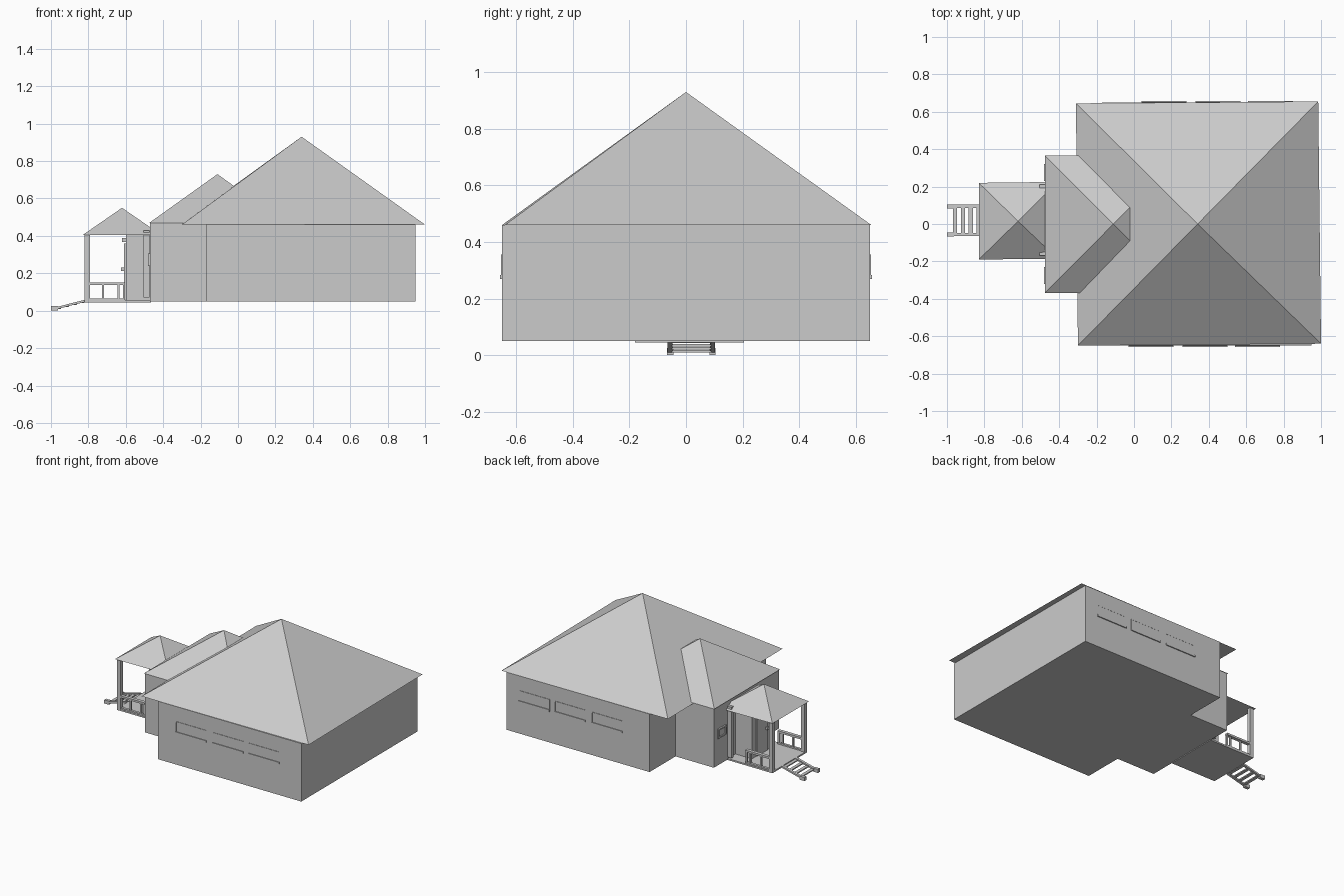
import bpy
import bmesh
import math
from mathutils import Matrix, Vector

cube = bpy.data.objects.get("Cube")
if cube:
    bpy.data.objects.remove(cube, do_unlink=True)

GREY = (0.6, 0.6, 0.6, 1.0)
mat = bpy.data.materials.new("plain grey")
mat.use_nodes = True
mat.diffuse_color = GREY
mat.node_tree.nodes["Principled BSDF"].inputs["Base Color"].default_value = GREY


def finish(name, bm):
    bmesh.ops.recalc_face_normals(bm, faces=bm.faces)
    mesh = bpy.data.meshes.new(name)
    bm.to_mesh(mesh)
    bm.free()
    mesh.materials.append(mat)
    obj = bpy.data.objects.new(name, mesh)
    bpy.context.collection.objects.link(obj)
    return obj


def box(name, x, y, z):
    """Box from its (low, high) range on each axis."""
    bm = bmesh.new()
    size = [r[1] - r[0] for r in (x, y, z)]
    mid = Vector([(r[0] + r[1]) / 2 for r in (x, y, z)])
    bmesh.ops.create_cube(bm, size=1, matrix=Matrix.Translation(mid) @ Matrix.Diagonal((*size, 1)))
    return finish(name, bm)


def hip_roof(name, corners, eave, apex):
    """Four-sided roof with a closed flat underside."""
    bm = bmesh.new()
    base = [bm.verts.new((x, y, eave)) for x, y in corners]
    top = bm.verts.new(apex)
    bm.faces.new(base)
    for i in range(4):
        bm.faces.new((base[i], base[(i + 1) % 4], top))
    return finish(name, bm)


def side_profile(name, points, y):
    """Outline in x and z, extruded across a y range."""
    bm = bmesh.new()
    face = bm.faces.new([bm.verts.new((px, y[0], pz)) for px, pz in points])
    made = bmesh.ops.extrude_face_region(bm, geom=[face])
    moved = [v for v in made["geom"] if isinstance(v, bmesh.types.BMVert)]
    bmesh.ops.translate(bm, verts=moved, vec=(0, y[1] - y[0], 0))
    return finish(name, bm)


# Main house and its pyramid roof
box("main_walls", (-0.17, 0.95), (-0.65, 0.65), (0.05, 0.46))
hip_roof("main_roof", [(-0.30, -0.65), (1.0, -0.64), (0.985, 0.655), (-0.31, 0.645)],
         0.46, (0.34, 0, 0.93))

# Entrance wing, its roof running into the main roof
box("wing_walls", (-0.47, -0.16), (-0.365, 0.36), (0.05, 0.468))
hip_roof("wing_roof", [(-0.477, -0.37), (0.255, -0.37), (0.255, 0.365), (-0.477, 0.365)],
         0.468, (-0.11, 0, 0.73))

# Long side windows: thin frame and a projecting sill
for side, wall, starts in (("front", -1, (-0.03, 0.26, 0.54)), ("back", 1, (0.04, 0.33, 0.61))):
    for i, x in enumerate(starts):
        def out(depth):
            return tuple(sorted((wall * 0.645, wall * (0.65 + depth))))
        label = f"{side}_window_{i}"
        box(label + "_sill", (x, x + 0.24), out(0.007), (0.27, 0.284))
        box(label + "_pane", (x + 0.004, x + 0.236), out(0.002), (0.284, 0.35))
        box(label + "_head", (x, x + 0.24), out(0.003), (0.35, 0.355))
        for end in (x, x + 0.236):
            box(label + "_jamb", (end, end + 0.004), out(0.003), (0.284, 0.35))

# Small wing windows either side of the porch
for label, y in (("left", 0.23), ("right", -0.32)):
    box(label + "_wing_pane", (-0.473, -0.468), (y, y + 0.09), (0.25, 0.30))
    for z in (0.24, 0.297):
        box(label + "_wing_window_bar", (-0.48, -0.468), (y, y + 0.09), (z, z + 0.01))
    for end in (y, y + 0.08):
        box(label + "_wing_window_jamb", (-0.48, -0.468), (end, end + 0.01), (0.25, 0.297))

# Porch floor and roof
box("porch_floor", (-0.82, -0.465), (-0.18, 0.205), (0.045, 0.056))
hip_roof("porch_roof", [(-0.83, -0.19), (-0.41, -0.185), (-0.41, 0.225), (-0.83, 0.22)],
         0.405, (-0.62, 0.015, 0.55))

# Entrance bay with its door, knob and lamp
box("entrance_bay", (-0.60, -0.465), (-0.09, 0.12), (0.055, 0.406))
box("door", (-0.609, -0.60), (-0.045, 0.075), (0.06, 0.36))
box("door_knob", (-0.625, -0.608), (-0.035, -0.02), (0.212, 0.23))
box("door_lamp", (-0.62, -0.60), (0.005, 0.025), (0.368, 0.388))

# Posts and railings on both sides of the porch
for label, y in (("left", 0.192), ("right", -0.168)):
    box(label + "_front_post", (-0.82, -0.792), (y - 0.013, y + 0.013), (0.05, 0.41))
    box(label + "_wall_post", (-0.505, -0.472), (y, y + 0.02), (0.07, 0.43))
    box(label + "_top_rail", (-0.82, -0.605), (y - 0.012, y + 0.012), (0.138, 0.152))
    box(label + "_bottom_rail", (-0.82, -0.605), (y - 0.009, y + 0.009), (0.055, 0.066))
    for x in (-0.728, -0.645, -0.616):
        box(label + "_baluster", (x, x + 0.012), (y - 0.006, y + 0.006), (0.06, 0.14))

# Steps: sloped stringers with foot blocks, and treads between them
for label, y in (("left", 0.085), ("right", -0.065)):
    side_profile(label + "_stringer",
                 [(-0.97, 0.008), (-0.82, 0.046), (-0.82, 0.058), (-0.97, 0.02)], (y, y + 0.018))
    box(label + "_stringer_foot", (-1.0, -0.962), (y - 0.002, y + 0.02), (0, 0.025))
for i in range(4):
    x = -0.968 + i * 0.042
    z = 0.01 + i * 0.0107
    box(f"tread_{i}", (x, x + 0.022), (-0.05, 0.09), (z, z + 0.008))
